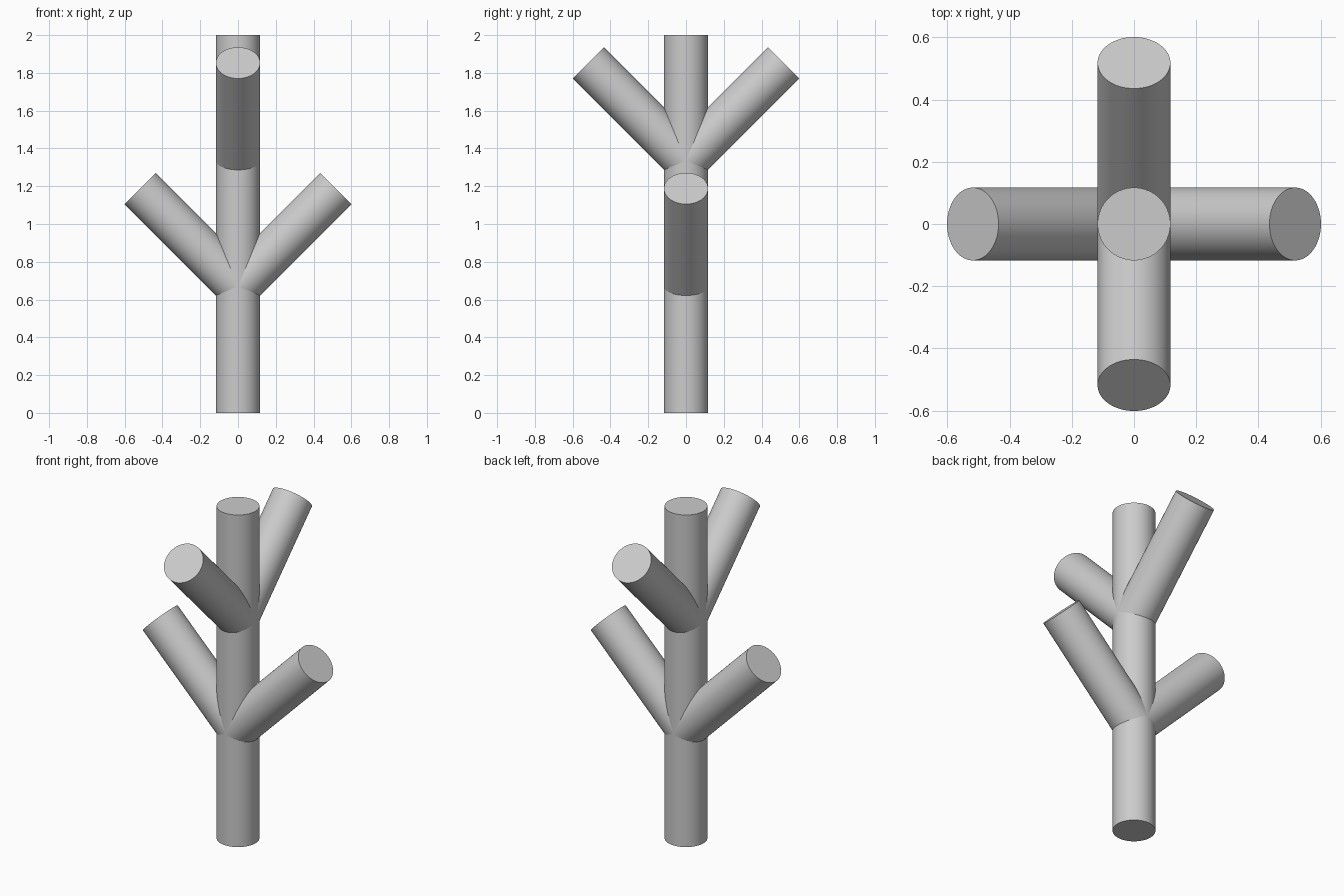
import bpy
import math
from mathutils import Vector

cube = bpy.data.objects.get("Cube")
if cube:
    bpy.data.objects.remove(cube, do_unlink=True)

RADIUS = 0.117
REACH = 0.518  # sideways and upward run of each branch axis

grey = bpy.data.materials.new("plain_grey")
grey.use_nodes = True
colour = (0.6, 0.6, 0.6, 1)
grey.diffuse_color = colour
grey.node_tree.nodes["Principled BSDF"].inputs["Base Color"].default_value = colour


def rod(name, start, end):
    """Capped round rod between two points."""
    start, end = Vector(start), Vector(end)
    axis = end - start
    bpy.ops.mesh.primitive_cylinder_add(
        vertices=64, radius=RADIUS, depth=axis.length,
        location=(start + end) / 2,
        rotation=axis.to_track_quat("Z", "Y").to_euler())
    obj = bpy.context.object
    obj.name = name
    obj.data.materials.append(grey)
    bpy.ops.object.shade_smooth_by_angle(angle=math.radians(30))
    return obj


# Upright trunk
rod("trunk", (0, 0, 0), (0, 0, 2))

# Lower pair spreads left and right, upper pair front and back
for name, dx, dy, z in (("left_branch", 1, 0, 0.67),
                        ("right_branch", -1, 0, 0.67),
                        ("front_branch", 0, -1, 1.335),
                        ("back_branch", 0, 1, 1.335)):
    rod(name, (0, 0, z), (dx * REACH, dy * REACH, z + REACH))
